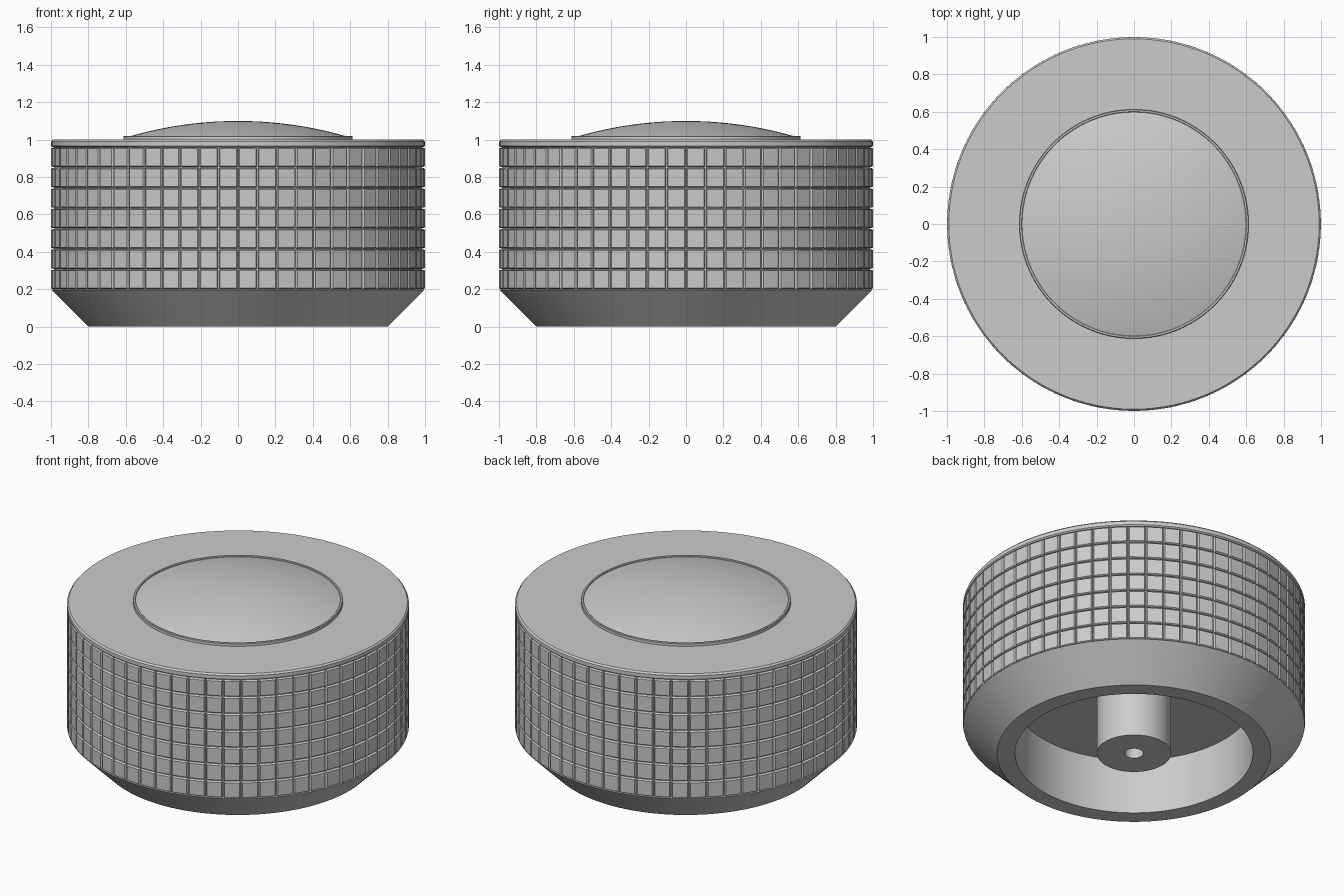
import bpy, bmesh, math

if "Cube" in bpy.data.objects:
    bpy.data.objects.remove(bpy.data.objects["Cube"])

COLS, ROWS = 60, 7          # grip tiles around and up
Z_LOW, Z_HIGH = 0.198, 0.96  # grip band extent


def finish(name, bm, angle=25):
    bmesh.ops.remove_doubles(bm, verts=bm.verts, dist=1e-5)
    mesh = bpy.data.meshes.new(name)
    bm.to_mesh(mesh)
    bm.free()
    for p in mesh.polygons:
        p.use_smooth = True
    mesh.set_sharp_from_angle(angle=math.radians(angle))
    obj = bpy.data.objects.new(name, mesh)
    bpy.context.collection.objects.link(obj)
    return obj


def revolve(profile, steps):
    """Sweep an (r, z) profile round the z axis."""
    bm = bmesh.new()
    verts = [bm.verts.new((r, 0, z)) for r, z in profile]
    edges = [bm.edges.new(pair) for pair in zip(verts, verts[1:])]
    bmesh.ops.spin(bm, geom=verts + edges, cent=(0, 0, 0), axis=(0, 0, 1),
                   angle=math.tau, steps=steps, use_merge=True)
    bmesh.ops.remove_doubles(bm, verts=bm.verts, dist=1e-5)
    return bm


def lathe(name, profile, steps=COLS * 2):
    bm = revolve(profile, steps)
    bmesh.ops.recalc_face_normals(bm, faces=bm.faces)
    return finish(name, bm)


# Hollow body: shaft hole, hub, cavity, foot ring, chamfer, grip core and rim
lathe("knob_body", [
    (0, 0.33), (0.055, 0.33), (0.055, 0), (0.217, 0), (0.217, 0.355),
    (0.695, 0.355), (0.695, 0), (0.8, 0), (0.997, 0.197), (0.98, 0.2),
    (0.98, 0.958), (0.994, 0.962), (0.999, 0.967), (0.999, 0.99),
    (0.99, 1.0), (0, 1.0)])

# Raised lip around the cap
lathe("cap_lip", [(0.613, 0.99), (0.613, 1.016), (0.61, 1.02),
                  (0.601, 1.02), (0.598, 1.017), (0.598, 0.99)])

# Domed cap, a shallow spherical section
R, H = 0.6, 0.088
radius = (R * R + H * H) / (2 * H)
dome = [(0, 1.1)]
for i in range(1, 11):
    r = R * i / 10
    dome.append((r, 1.1 - radius + math.sqrt(radius ** 2 - r ** 2)))
lathe("domed_cap", dome + [(R, 0.99)])

# Grip: a grid band whose cells are raised into bevelled tiles
band = [(0.985, Z_LOW + (Z_HIGH - Z_LOW) * i / ROWS) for i in range(ROWS + 1)]
bm = revolve(band, COLS)
for f in bm.faces:
    if f.normal.dot(f.calc_center_median()) < 0:
        f.normal_flip()
bm.normal_update()
cells = list(bm.faces)
bmesh.ops.inset_individual(bm, faces=cells, thickness=0.004, depth=0)
bmesh.ops.inset_individual(bm, faces=cells, thickness=0.002, depth=0.010)
bmesh.ops.inset_individual(bm, faces=cells, thickness=0.005, depth=0.005)
finish("grip_tiles", bm, 20)
